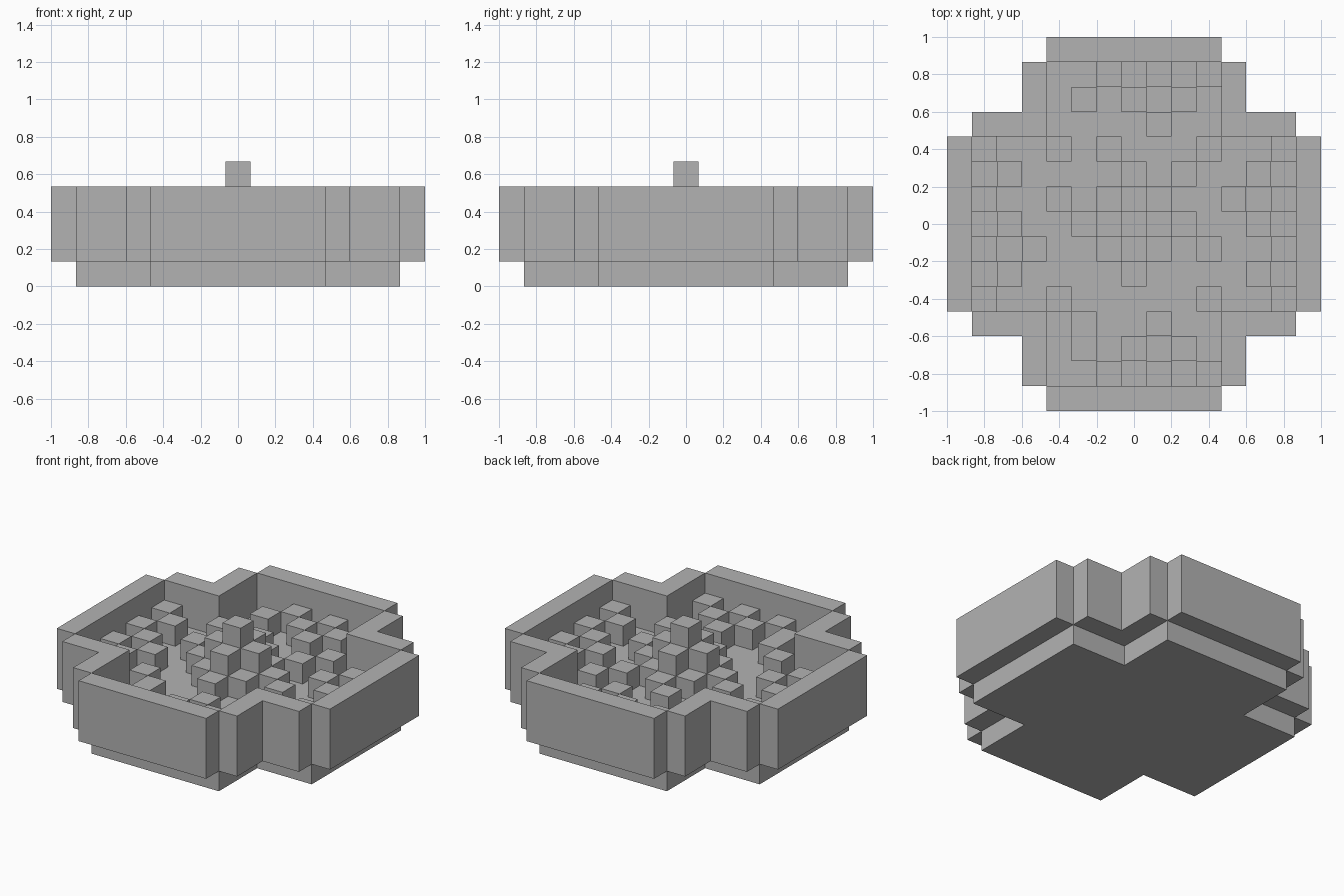
import bpy, bmesh

if "Cube" in bpy.data.objects:
    bpy.data.objects.remove(bpy.data.objects["Cube"])

U = 2 / 15  # one block

stone = bpy.data.materials.new("grey_stone")
stone.use_nodes = True
stone.diffuse_color = (0.45, 0.45, 0.45, 1)
stone.node_tree.nodes["Principled BSDF"].inputs["Base Color"].default_value = (0.45, 0.45, 0.45, 1)


def prism(bm, outline, low, high):
    """Extrude a flat outline, all in block units."""
    face = bm.faces.new([bm.verts.new((x * U, y * U, low * U)) for x, y in outline])
    top = bmesh.ops.extrude_face_region(bm, geom=[face])["geom"]
    bmesh.ops.translate(bm, vec=(0, 0, (high - low) * U),
                        verts=[v for v in top if isinstance(v, bmesh.types.BMVert)])


def rect(x0, x1, y0, y1):
    return [(x0, y0), (x1, y0), (x1, y1), (x0, y1)]


def build(name, prisms):
    bm = bmesh.new()
    for outline, low, high in prisms:
        prism(bm, outline, low, high)
    bmesh.ops.recalc_face_normals(bm, faces=bm.faces)
    mesh = bpy.data.meshes.new(name)
    bm.to_mesh(mesh)
    bm.free()
    mesh.materials.append(stone)
    bpy.context.collection.objects.link(bpy.data.objects.new(name, mesh))


def blocks(name, cells, low, high):
    build(name, [(rect(i - .5, i + .5, j - .5, j + .5), low, high) for i, j in cells])


# Cross-shaped base, filled to two blocks high
a, b, c, d = 3.5, 4.5, 6.5, 7.5
cross = [(a, -c), (a, -a), (c, -a), (c, a), (a, a), (a, c),
         (-a, c), (-a, a), (-c, a), (-c, -a), (-a, -a), (-a, -c)]
build("basin_floor", [(cross, 0, 2)])

# Straight outer walls
build("straight_walls", [(rect(-a, a, c, d), 1, 4), (rect(-a, a, -d, -c), 1, 4),
                         (rect(c, d, -a, a), 1, 4), (rect(-d, -c, -a, a), 1, 4)])

# Inset corner walls
corner = [(a, a), (c, a), (c, b), (b, b), (b, c), (a, c)]
build("corner_walls", [([(x * sx, y * sy) for x, y in corner], 1, 4)
                       for sx in (-1, 1) for sy in (-1, 1)])

# Stepped central mound
for step, reach in enumerate((2, 1, 0)):
    cells = [(i, j) for i in range(-2, 3) for j in range(-2, 3) if abs(i) + abs(j) <= reach]
    blocks(f"mound_step_{step + 1}", cells, 2 + step, 3 + step)

# Staggered blocks along the side walls
blocks("side_blocks", [(s * (6 if j % 2 else 5), j) for s in (-1, 1) for j in range(-3, 4)], 2, 3)

# Staggered blocks along the front and back walls
blocks("back_blocks", [(i, 6 if i % 2 else 5) for i in range(-2, 4)], 2, 3)
blocks("front_blocks", [(i, -6 if i % 2 else -5) for i in range(-2, 4)], 2, 3)

# Loose blocks on the floor
blocks("loose_blocks", [(-3, 3), (3, 3), (-3, -3), (3, -3), (1, 4), (1, -4), (-2, -4),
                        (-1, 3), (2, 2), (-3, 1), (-4, -1), (4, 1), (3, -1)], 2, 3)
